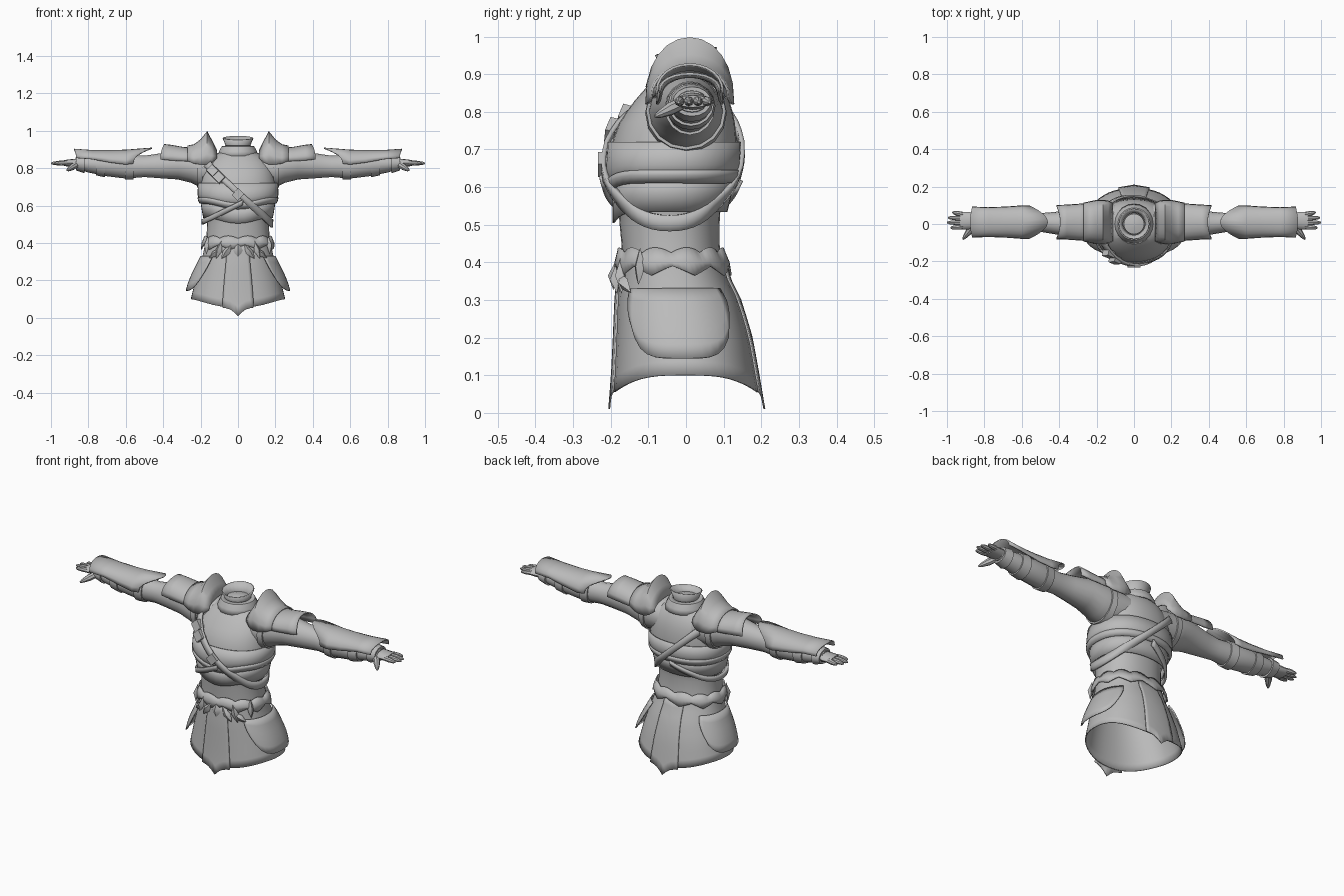
import bpy, bmesh, math
from mathutils import Vector

if "Cube" in bpy.data.objects:
    bpy.data.objects.remove(bpy.data.objects["Cube"])

grey = bpy.data.materials.new("plain_grey")
grey.diffuse_color = (0.5, 0.5, 0.5, 1)
grey.use_nodes = True
grey.node_tree.nodes["Principled BSDF"].inputs["Base Color"].default_value = grey.diffuse_color


def lerp(table, t):
    """Interpolate rows of (key, values...) at key t."""
    t = min(max(t, table[0][0]), table[-1][0])
    for a, b in zip(table, table[1:]):
        if t <= b[0]:
            f = (t - a[0]) / (b[0] - a[0])
            return [p + (q - p) * f for p, q in zip(a[1:], b[1:])]


def build(name, verts, faces, mirror=False, thick=0):
    me = bpy.data.meshes.new(name)
    me.from_pydata([tuple(v) for v in verts], [], faces)
    bm = bmesh.new()
    bm.from_mesh(me)
    bmesh.ops.recalc_face_normals(bm, faces=bm.faces)
    bm.to_mesh(me)
    bm.free()
    me.materials.append(grey)
    ob = bpy.data.objects.new(name, me)
    bpy.context.collection.objects.link(ob)
    if mirror:
        ob.modifiers.new("mirror", 'MIRROR').use_mirror_merge = False
    if thick:
        s = ob.modifiers.new("thickness", 'SOLIDIFY')
        s.thickness, s.offset = thick, 0
    return ob


def loft(name, rings, closed=True, caps=False, **kw):
    """Skin a list of equally long point rows."""
    n = len(rings[0])
    faces = []
    for i in range(len(rings) - 1):
        for j in range(n if closed else n - 1):
            k = (j + 1) % n
            faces.append((i * n + j, i * n + k, (i + 1) * n + k, (i + 1) * n + j))
    if caps:
        faces += [tuple(range(n)), tuple(range((len(rings) - 1) * n, len(rings) * n))]
    return build(name, [p for r in rings for p in r], faces, **kw)


# Body envelope: z, half width, front y, back y
BODY = [(0, .265, -.195, .20), (.1, .25, -.187, .183), (.2, .225, -.182, .165),
        (.3, .195, -.178, .135), (.36, .18, -.172, .105), (.42, .17, -.168, .09),
        (.48, .165, -.175, .088), (.55, .168, -.18, .092), (.62, .195, -.202, .125),
        (.67, .208, -.205, .134), (.72, .203, -.197, .135), (.77, .195, -.178, .13),
        (.82, .18, -.145, .12), (.86, .14, -.11, .10), (.89, .09, -.08, .08)]


def P(th, z, off=0):
    rx, yf, yb = lerp(BODY, z)
    ex = lambda v: math.copysign(abs(v) ** .9, v)
    return Vector(((rx + off) * ex(math.cos(th)),
                   (yf + yb) / 2 + ((yb - yf) / 2 + off) * ex(math.sin(th)), z))


def around(n):
    return [2 * math.pi * i / n for i in range(n)]


FRONT, BACK = -math.pi / 2, math.pi / 2

# Torso and breastplate with a dropped lower edge in front
loft("torso", [[P(t, z) for t in around(32)] for z in
               (.40, .45, .5, .55, .6, .65, .69, .73, .77, .8, .83, .86, .89)], caps=True)
dip = lambda t: .03 * max(0, -math.sin(t)) ** 6
loft("breastplate", [[P(t, z - dip(t) * (.72 - z) * 10, .008) for t in around(40)]
                     for z in (.62, .66, .72)], thick=.006)
loft("breastplate_rim", [[P(t, z - dip(t), o) for t in around(40)]
                         for z, o in ((.612, .010), (.632, .013), (.645, .010))], thick=.008)
loft("rib_plate", [[P(t, z - dip(t), o) for t in around(40)]
                   for z, o in ((.535, .016), (.58, .012), (.62, .002))], thick=.006)

# Skirt, lower at front and back, with pointed centre tabs
rows = 9
loft("skirt", [[P(t, .42 + (.1 - .045 * abs(math.sin(t)) ** 3 - .42) * i / rows)
                for t in around(48)] for i in range(rows + 1)], thick=.005)
for name, mid in (("front_tab", FRONT), ("back_tab", BACK)):
    cols = [-1, -.75, -.45, -.2, 0, .2, .45, .75, 1]
    drop = [.055, .052, .045, .03, .01, .03, .045, .052, .055]
    loft(name, [[P(mid + u * .28, .4 + (b - .4) * i / 8, .01) for u, b in zip(cols, drop)]
                for i in range(9)], closed=False, thick=.005)

# Rounded hip plates
us = [i / 7 for i in range(-7, 8)]
loft("hip_plate", [[P(-.02 + u * .82 * (1 - .12 * f * f), .33 + (.145 + .10 * u ** 4 - .33) * f,
                      .010 + .028 * math.sin(f * 1.6) * (1 - .5 * u * u))
                    for u in us] for f in (0, .2, .4, .6, .8, 1)],
     closed=False, mirror=True, thick=.006)

# Belt: scalloped top edge and toothed lower edge
N = 72
zig = lambda i, p: abs((i % p) / p * 2 - 1)
loft("belt", [[P(t, .425 + .014 * (1 - zig(i, 6) ** 2), .010) for i, t in enumerate(around(N))],
              [P(t, .40, .018) for t in around(N)],
              [P(t, .365 + .025 * zig(i, 8), .016) for i, t in enumerate(around(N))]], thick=.006)


def leaf(name, th, z, w, h, tilt, mirror=True):
    """Pointed leaf with a raised ridge, lying on the body."""
    rim = [(0, 1), (.7, .35), (1, -.1), (.55, -.6), (0, -1), (-.55, -.6), (-1, -.1), (-.7, .35)]
    c, s = math.cos(tilt), math.sin(tilt)
    pts = []
    for a, b in rim:
        x, y = a * w, b * h
        pts.append(P(th + (x * c - y * s) / .17, z + x * s + y * c, .018))
    pts += [P(th, z, .036), P(th, z, .005)]
    faces = [(i, (i + 1) % 8, k) for i in range(8) for k in (8, 9)]
    build(name, pts, faces, mirror=mirror)


leaf("belt_centre_leaf", FRONT, .365, .018, .038, 0, False)
for k, (d, z, h, tilt) in enumerate([(.27, .355, .045, .5), (.5, .365, .05, .2),
                                     (.62, .345, .04, .9), (1.0, .39, .05, -.1)]):
    leaf("belt_leaf_%d" % k, FRONT + d, z, .018, h, tilt)


def strap(name, a, b, t0, t1, w, off):
    """Band following the body where it meets the plane z = a + b x."""
    path = []
    for i in range(49):
        t = t0 + (t1 - t0) * i / 48
        lo, hi = .42, .88
        for _ in range(30):
            m = (lo + hi) / 2
            if m < a + b * P(t, m).x:
                lo = m
            else:
                hi = m
        path.append((t, lo))
    h = w / 2 * math.sqrt(1 + b * b)
    loft(name, [[P(t, z + d * h, off) for t, z in path] for d in (-1, 0, 1)],
         closed=False, thick=.012)


strap("shoulder_strap", .67, -1.0, -math.pi, math.pi, .03, .016)
strap("side_strap", .605, .55, FRONT + .1, -1.5 * math.pi, .024, .022)


def box(name, loc, size, rot):
    bpy.ops.mesh.primitive_cube_add(size=1, location=loc, rotation=rot)
    ob = bpy.context.object
    ob.name, ob.scale = name, size
    ob.data.materials.append(grey)
    m = ob.modifiers.new("bevel", 'BEVEL')
    m.width, m.segments = .005, 1


# Pouches and buckle on the strap
for i, x in enumerate((-.115, -.08)):
    q = P(math.atan2(-math.sqrt(1 - (x / .19) ** 2), x / .19), .67 - x, .022)
    box("strap_pouch_%d" % i, q, (.05, .035, .045), (-.35, .75, -.4))
box("strap_buckle", P(FRONT, .66, .022), (.045, .014, .05), (0, .78, 0))

# Collar and neck
circ = lambda r, z, y=0, tip=0: [Vector((r * math.cos(t), y + r * math.sin(t),
                                         z + tip * math.sin(t))) for t in around(20)]
loft("lower_collar", [circ(.105, .865), circ(.098, .89), circ(.085, .915), circ(.066, .918)], thick=.006)
loft("upper_collar", [circ(.062, .89), circ(.062, .92, 0, .004), circ(.08, .962, 0, .010)], thick=.006)
loft("neck", [circ(.058, .87), circ(.055, .925), circ(.02, .935)], caps=True)

# Arms: x, centre y, centre z, half depth, half height
ARM = [(.10, 0, .795, .105, .085), (.20, 0, .797, .10, .10), (.25, 0, .81, .095, .088),
       (.32, .003, .818, .082, .078), (.42, .005, .813, .06, .066), (.50, .008, .81, .05, .057),
       (.60, .01, .81, .06, .065), (.70, .012, .815, .06, .058), (.80, .014, .822, .05, .045),
       (.87, .016, .828, .04, .028)]


def A(x, off=0, n=16):
    cy, cz, ry, rz = lerp(ARM, x)
    return [Vector((x, cy + (ry + off) * math.cos(t), cz + (rz + off) * math.sin(t))) for t in around(n)]


loft("arm", [A(r[0]) for r in ARM], caps=True, mirror=True)
for name, x0, x1, off in (("armhole_trim", .19, .22, .008), ("elbow_band", .56, .605, .007),
                          ("forearm_band", .71, .76, .007), ("glove_cuff", .82, .865, .010)):
    loft(name, [A(x0, 0), A(x0, off), A(x1, off), A(x1, 0)], mirror=True)


def shell(name, secs, lip0=0, lip1=0, n=12):
    """Arched plate over the arm; rows are x, base z, height, half depth.
    lip0 and lip1 push the crown outwards at the two ends."""
    rings = []
    for i, (x, z0, h, d) in enumerate(secs):
        row = []
        for j in range(n + 1):
            a = math.pi * j / n
            lip = (-lip0 if i == 0 else lip1 if i == len(secs) - 1 else 0) * math.sin(a) ** 2
            row.append(Vector((x + lip, .01 + d * math.cos(a), z0 + h * math.sin(a) ** .85)))
        rings.append(row)
    loft(name, rings, closed=False, mirror=True, thick=.007)


# Shoulder guard with tall crest, upper arm plate, forearm guard
shell("shoulder_guard", [(.115, .85, .045, .10), (.14, .83, .115, .112), (.165, .82, .175, .115),
                         (.20, .82, .13, .115), (.235, .825, .10, .108), (.27, .84, .078, .10)])
shell("upper_arm_plate", [(.22, .835, .07, .10), (.29, .838, .072, .095),
                          (.36, .842, .08, .09), (.415, .848, .078, .088)], 0, -.02)
shell("forearm_guard", [(.56, .825, .082, .086), (.60, .82, .076, .086), (.68, .83, .064, .08),
                        (.78, .848, .046, .076), (.865, .855, .046, .08)], .10, .012)


def rod(name, p, q, r0, r1, n=8):
    """Tapered finger with a rounded tip."""
    p, q = Vector(p), Vector(q)
    d = (q - p).normalized()
    u = d.cross(Vector((0, 0, 1))).normalized()
    v = d.cross(u)
    rings = [[p + (q - p) * f + (u * math.cos(t) + v * math.sin(t)) * r for t in around(n)]
             for f, r in ((0, r0), (.45, r0 * 1.03), (.85, r1), (1, r1 * .4))]
    loft(name, rings, caps=True, mirror=True)


# Hands
loft("palm", [[Vector((x, .018 + d * math.cos(t), .828 + h * math.sin(t))) for t in around(12)]
              for x, d, h in ((.84, .036, .024), (.88, .046, .022), (.93, .048, .016))],
     caps=True, mirror=True)
for i, (y0, y1, tip) in enumerate([(-.016, -.020, .982), (.007, .008, 1.0), (.030, .034, .995), (.052, .062, .972)]):
    rod("finger_%d" % i, (.915, y0, .829), (tip, y1, .826), .0125, .009)
rod("thumb", (.86, -.012, .822), (.915, -.082, .788), .017, .010)

# Smooth shading with sharp creases
bpy.ops.object.select_all(action='SELECT')
bpy.context.view_layer.objects.active = bpy.data.objects["torso"]
bpy.ops.object.shade_smooth_by_angle(angle=math.radians(35))
